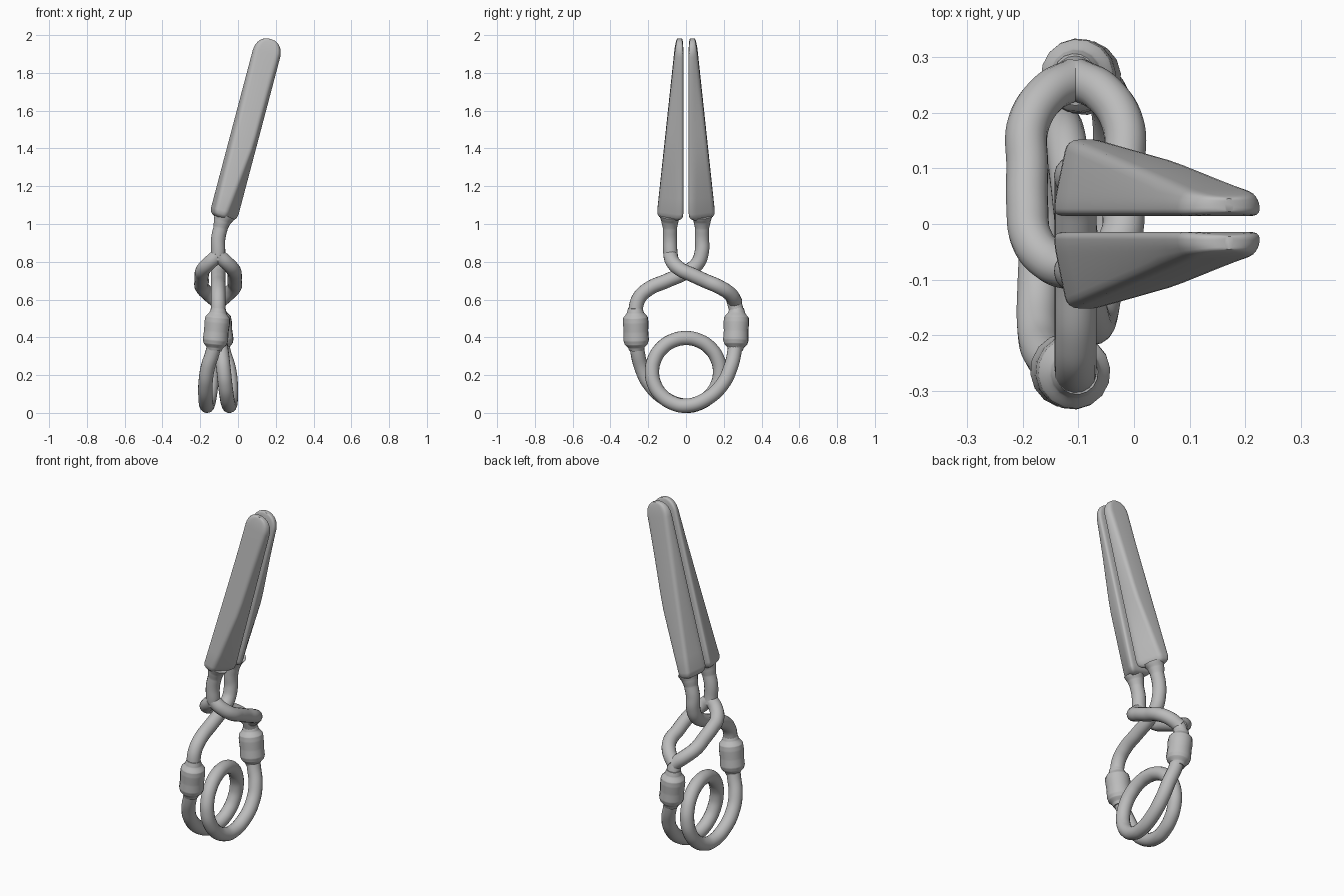
import bpy, bmesh, math
from mathutils import Vector

if "Cube" in bpy.data.objects:
    bpy.data.objects.remove(bpy.data.objects["Cube"], do_unlink=True)

metal = bpy.data.materials.new("grey_metal")
metal.use_nodes = True
GREY = (0.5, 0.5, 0.5, 1)
metal.diffuse_color = GREY
bsdf = metal.node_tree.nodes["Principled BSDF"]
bsdf.inputs["Base Color"].default_value = GREY
bsdf.inputs["Roughness"].default_value = 0.6

WIRE = 0.038
MID_X = -0.105


def tube(name, points, radii=None):
    """Round wire through the points, with optional relative radii."""
    curve = bpy.data.curves.new(name, "CURVE")
    curve.dimensions = "3D"
    curve.bevel_depth = WIRE
    curve.bevel_resolution = 6
    curve.resolution_u = 10
    curve.use_fill_caps = True
    spline = curve.splines.new("BEZIER")
    spline.bezier_points.add(len(points) - 1)
    for i, (bp, co) in enumerate(zip(spline.bezier_points, points)):
        bp.co = co
        bp.radius = radii[i] if radii else 1
        bp.handle_left_type = bp.handle_right_type = "AUTO"
    curve.materials.append(metal)
    obj = bpy.data.objects.new(name, curve)
    bpy.context.collection.objects.link(obj)
    return obj


def rounded(corners, r, steps=4):
    """Polygon outline with each corner eased by a small arc."""
    out = []
    n = len(corners)
    for i, c in enumerate(corners):
        ends = []
        for other in (corners[i - 1], corners[(i + 1) % n]):
            d = other - c
            ends.append(c + d.normalized() * min(r, d.length * 0.45))
        for k in range(steps + 1):
            t = k / steps
            out.append(ends[0] * (1 - t) ** 2 + c * 2 * t * (1 - t) + ends[1] * t * t)
    return out


def lerp(a, b, t):
    return a + (b - a) * max(0, min(1, t))


# Blades: tapered wedges lofted along a leaning axis
LENGTH = 0.982
axis = Vector((0.256, 0, 0.967))
across = Vector((0.967, 0, -0.256))
base = Vector((-0.08, 0, 1.03))


def blade(name, side):
    bm = bmesh.new()
    rings = []
    # distance along axis, width scale, thickness scale
    stations = [(0, 0.6, 0.6), (0.008, 0.8, 0.82), (0.02, 0.94, 0.95), (0.04, 1, 1)]
    stations += [(0.04 + 0.86 * i / 10, 1, 1) for i in range(1, 11)]
    for i in range(1, 8):
        a = i / 7 * math.radians(86)
        stations.append((0.9 + (LENGTH - 0.9) * math.sin(a), math.cos(a) ** 0.85, 0.55 + 0.45 * math.cos(a)))
    for s, w, th in stations:
        f = s / LENGTH
        half = 0.075 * w
        full = lerp(0.142, 0.04, f)
        y0 = 0.014 + full * (1 - th) / 2
        y1 = y0 + full * th
        right = lerp(0.012, 0.06, f / 0.42) * w
        left = lerp(-0.05, -0.062, f) * w
        section = [Vector(p) for p in ((-half, y0), (half, y0), (half, y0 + 0.025 * th),
                                       (right, y1), (left, y1), (-half, y0 + 0.025 * th))]
        rings.append([bm.verts.new(base + axis * s + across * p.x + Vector((0, side * p.y, 0)))
                      for p in rounded(section, 0.02)])
    for a, b in zip(rings, rings[1:]):
        for i in range(len(a)):
            j = (i + 1) % len(a)
            bm.faces.new((a[i], a[j], b[j], b[i]))
    bm.faces.new(rings[0])
    bm.faces.new(rings[-1])
    bmesh.ops.recalc_face_normals(bm, faces=bm.faces)
    mesh = bpy.data.meshes.new(name)
    bm.to_mesh(mesh)
    bm.free()
    mesh.materials.append(metal)
    obj = bpy.data.objects.new(name, mesh)
    bpy.context.collection.objects.link(obj)
    bpy.ops.object.select_all(action="DESELECT")
    obj.select_set(True)
    bpy.context.view_layer.objects.active = obj
    bpy.ops.object.shade_smooth_by_angle(angle=math.radians(35))


# Stem from the blade down to the crossing, flaring into the blade
def stem_points(side):
    return [(-0.072, side * 0.084, 1.045), (-0.083, side * 0.085, 1.015), (-0.092, side * 0.085, 0.98),
            (-0.105, side * 0.085, 0.92), (MID_X, side * 0.083, 0.85)]


FLARE = [1.5, 1.2, 1, 1, 1]

for label, side in (("front", -1), ("back", 1)):
    blade(label + "_blade", side)

# Straight arm: from the back blade through the loop to the front collar
cross = [(0.06, 0.79), (0, 0.745), (-0.1, 0.7), (-0.2, 0.655), (-0.25, 0.605), (-0.268, 0.53), (-0.267, 0.46)]
tube("straight_arm", stem_points(1) + [(MID_X, y, z) for y, z in cross], FLARE + [1] * len(cross))

# Split arm: stem, two prongs around the straight arm, then the lower leg
tube("split_arm_stem", stem_points(-1) + [(MID_X, -0.078, 0.815)], FLARE + [1])
prong = [(0, -0.083, 0.835), (0.045, -0.068, 0.795), (0.08, -0.025, 0.757), (0.087, 0.03, 0.732),
         (0.087, 0.1, 0.7), (0.085, 0.18, 0.665), (0.05, 0.235, 0.628), (0, 0.262, 0.585)]
for label, side in (("left", 1), ("right", -1)):
    tube(label + "_prong", [(MID_X + side * x, y, z) for x, y, z in prong])
tube("split_arm_leg", [(MID_X, 0.25, 0.605), (MID_X, 0.268, 0.53), (MID_X, 0.267, 0.46)])

# Collars where the arms meet the spring
for label, side in (("front", -1), ("back", 1)):
    profile = [(0.555, 1), (0.53, 1.2), (0.505, 1.72), (0.48, 1.78), (0.43, 1.72), (0.385, 1.78),
               (0.365, 1.62), (0.345, 1.15), (0.33, 1)]
    pts = [(MID_X + side * 0.1 * (0.53 - z), side * (0.268 - 0.03 * (0.53 - z)), z) for z, r in profile]
    tube(label + "_collar", pts, [r for z, r in profile])

# Coil spring: down one leg, one full turn, up the other leg
leg = [(0.013, 0.265, 0.4), (0.03, 0.256, 0.32), (0.055, 0.236, 0.24), (0.067, 0.195, 0.155), (0.067, 0.11, 0.075)]
coil = [(MID_X + x, y, z) for x, y, z in leg]
TURN = 16
for i in range(TURN + 1):
    a = 2 * math.pi * i / TURN
    coil.append((lerp(-0.045, -0.165, i / TURN), -0.18 * math.sin(a), 0.217 - 0.179 * math.cos(a)))
coil += [(MID_X - x, -y, z) for x, y, z in reversed(leg)]
tube("coil_spring", coil)
